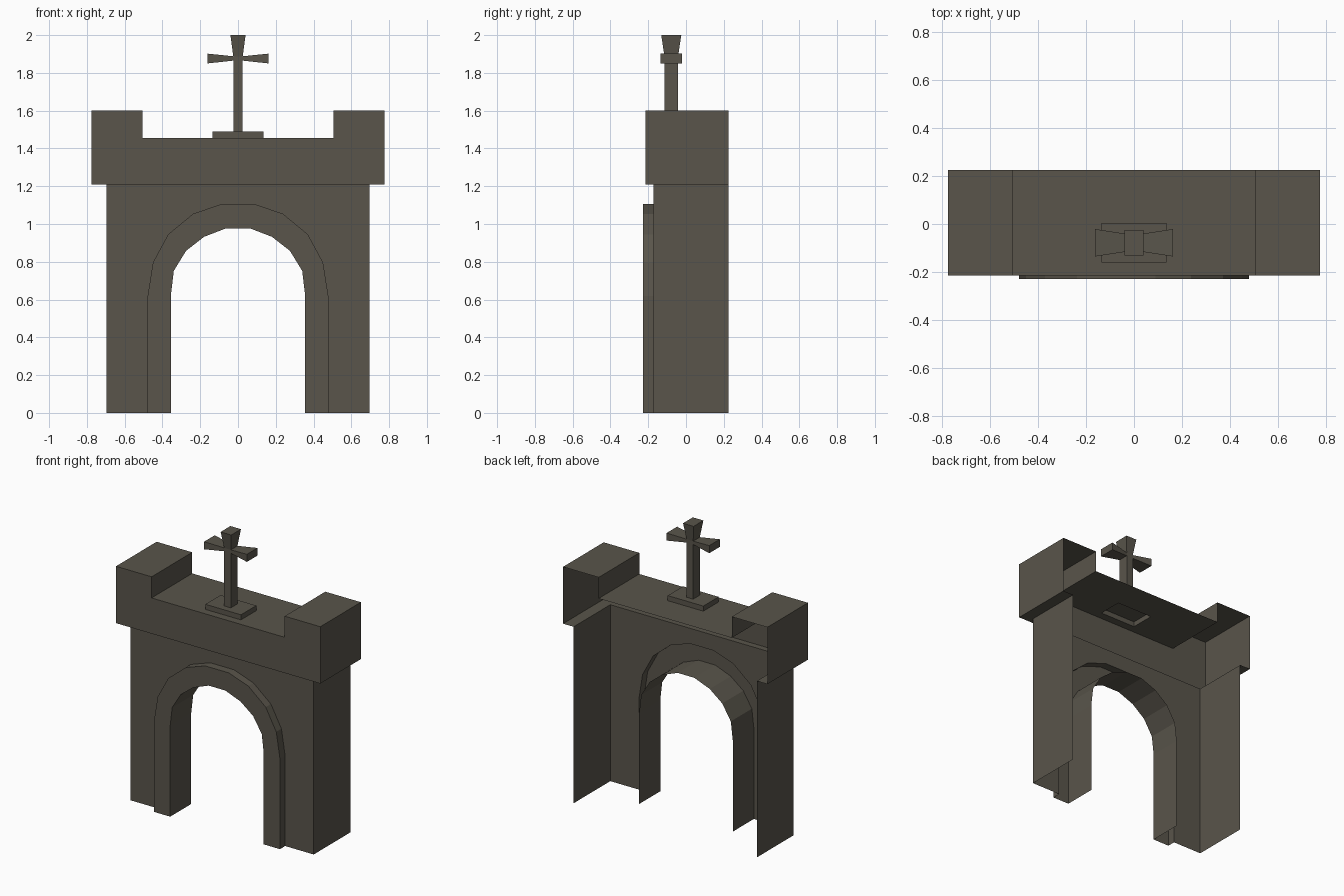
import bpy, bmesh

if "Cube" in bpy.data.objects:
    bpy.data.objects.remove(bpy.data.objects["Cube"])

stone = bpy.data.materials.new("dark_stone")
stone.diffuse_color = (0.10, 0.09, 0.07, 1)
stone.use_nodes = True
stone.node_tree.nodes["Principled BSDF"].inputs["Base Color"].default_value = stone.diffuse_color

BACK, WALL, TRIM, BLOCK = 0.225, -0.172, -0.228, -0.215
CY = -0.078  # depth centre of the cross


def build(name, faces):
    """Make a flat-shaded object from a list of polygons, welding shared corners."""
    bm = bmesh.new()
    for f in faces:
        bm.faces.new([bm.verts.new(p) for p in f])
    bmesh.ops.remove_doubles(bm, verts=bm.verts, dist=1e-4)
    bmesh.ops.recalc_face_normals(bm, faces=bm.faces)
    me = bpy.data.meshes.new(name)
    bm.to_mesh(me)
    bm.free()
    me.materials.append(stone)
    ob = bpy.data.objects.new(name, me)
    bpy.context.collection.objects.link(ob)
    return ob


def at_y(path, y):
    return [(x, y, z) for x, z in path]


def strip(a, b):
    """Quads between two equally long point rows."""
    return [[a[i], a[i + 1], b[i + 1], b[i]] for i in range(len(a) - 1)]


def mirrored(half):
    """Complete a right-half (x, z) path to the left side."""
    return half + [(-x, z) for x, z in reversed(half)]


def rect(x, y, z):
    return [(-x, CY - y, z), (x, CY - y, z), (x, CY + y, z), (-x, CY + y, z)]


def loft(a, b):
    return strip(a + a[:1], b + b[:1])


# arch outlines
inner = mirrored([(0.355, 0), (0.355, 0.625), (0.34, 0.752), (0.275, 0.858),
                  (0.18, 0.932), (0.063, 0.977)])
outer = mirrored([(0.478, 0), (0.478, 0.62), (0.45, 0.797), (0.37, 0.945),
                  (0.238, 1.054), (0.09, 1.105)])

# gate wall: front face with arch opening, side walls, open back
sides = [(0.695, 0), (0.695, 1.21), (-0.695, 1.21), (-0.695, 0)]
wall = [at_y(sides + outer[::-1], WALL)]
for s in (-1, 1):
    edge = [(s * 0.695, 0), (s * 0.695, 1.21)]
    wall += strip(at_y(edge, WALL), at_y(edge, BACK))
build("gate_wall", wall)

# raised arch trim with the passage lining
build("arch_trim",
      strip(at_y(outer, WALL), at_y(outer, TRIM))
      + strip(at_y(outer, TRIM), at_y(inner, TRIM))
      + strip(at_y(inner, TRIM), at_y(inner, 0.0)))

# parapet shell with two corner blocks, open at the back
DECK = 1.455
top = mirrored([(0.775, 1.21), (0.775, 1.6), (0.505, 1.6), (0.505, DECK)])
parapet = [at_y(top, BLOCK)]
skin = strip(at_y(top, BLOCK), at_y(top, BACK))
parapet += skin[:3] + skin[4:]
# deck around the opening below the plinth
deck = [(-0.505, BLOCK, DECK), (0.505, BLOCK, DECK),
        (0.505, BACK, DECK), (-0.505, BACK, DECK)]
parapet += loft(deck, rect(0.135, 0.083, DECK))
# overhang underside
u = [(-0.775, BACK), (-0.775, BLOCK), (0.775, BLOCK), (0.775, BACK),
     (0.695, BACK), (0.695, WALL), (-0.695, WALL), (-0.695, BACK)]
parapet.append([(x, y, 1.21) for x, y in u])
build("parapet", parapet)

# plinth of the cross
build("cross_plinth", loft(rect(0.135, 0.083, DECK), rect(0.135, 0.083, 1.49))
      + [rect(0.135, 0.083, 1.49)])

# cross post: straight shaft flaring at the top
rings = [rect(0.025, 0.036, 1.49), rect(0.025, 0.036, 1.865),
         rect(0.025, 0.036, 1.888), rect(0.04, 0.053, 2.0)]
post = [rings[-1]]
for a, b in zip(rings, rings[1:]):
    quads = loft(a, b)
    # leave the sides open where the arms join
    post += [quads[0], quads[2]] if a is rings[1] else quads

# flared arms
for s in (-1, 1):
    def section(x, y, z0, z1):
        return [(s * x, CY - y, z0), (s * x, CY + y, z0),
                (s * x, CY + y, z1), (s * x, CY - y, z1)]
    tip = section(0.162, 0.057, 1.85, 1.902)
    post += loft(section(0.025, 0.036, 1.865, 1.888), tip) + [tip]
build("cross", post)
